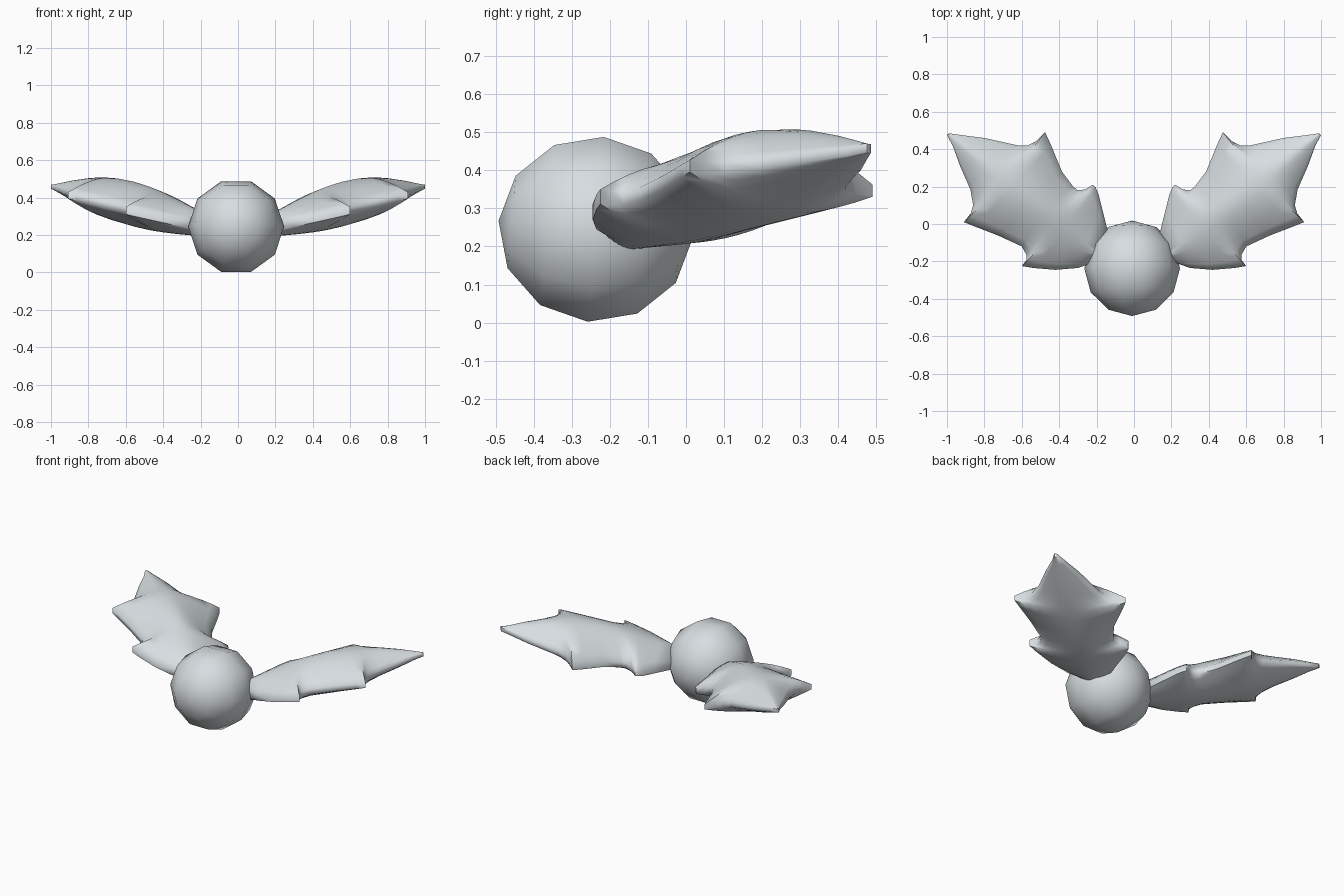
import bpy, bmesh, math
from mathutils import Matrix, Vector

if "Cube" in bpy.data.objects:
    bpy.data.objects.remove(bpy.data.objects["Cube"])

# One pale grey material
grey = bpy.data.materials.new("pale_grey")
grey.use_nodes = True
colour = (0.68, 0.73, 0.75, 1)
grey.diffuse_color = colour
grey.node_tree.nodes["Principled BSDF"].inputs["Base Color"].default_value = colour


def finish(name, bm, angle):
    bmesh.ops.recalc_face_normals(bm, faces=bm.faces)
    mesh = bpy.data.meshes.new(name)
    bm.to_mesh(mesh)
    bm.free()
    mesh.materials.append(grey)
    obj = bpy.data.objects.new(name, mesh)
    bpy.context.collection.objects.link(obj)
    bpy.ops.object.select_all(action='DESELECT')
    obj.select_set(True)
    bpy.context.view_layer.objects.active = obj
    bpy.ops.object.shade_smooth_by_angle(angle=math.radians(angle))
    return obj


# Berry: coarse sphere with its poles facing front and back, flat side up
bm = bmesh.new()
tilt = Matrix.Rotation(math.radians(85), 4, 'X') @ Matrix.Rotation(math.radians(18), 4, 'Z')
bmesh.ops.create_uvsphere(bm, u_segments=10, v_segments=6, radius=0.256,
                          matrix=Matrix.Translation((-0.01, -0.237, 0.245)) @ tilt)
finish("berry", bm, 80)

# Leaf stations: position along the midrib, back edge point, front edge point
STATIONS = [
    (0.00, (0.13, -0.08), (0.20, -0.20)),
    (0.10, (0.17, 0.08), (0.30, -0.235)),
    (0.17, (0.19, 0.16), (0.42, -0.245)),
    (0.22, (0.205, 0.195), (0.54, -0.235)),
    (0.26, (0.22, 0.21), (0.60, -0.225)),
    (0.30, (0.26, 0.185), (0.575, -0.195)),
    (0.34, (0.30, 0.18), (0.575, -0.165)),
    (0.38, (0.325, 0.20), (0.60, -0.12)),
    (0.47, (0.385, 0.28), (0.73, -0.06)),
    (0.57, (0.445, 0.425), (0.86, -0.01)),
    (0.62, (0.475, 0.49), (0.91, 0.01)),
    (0.67, (0.52, 0.445), (0.875, 0.05)),
    (0.72, (0.57, 0.42), (0.86, 0.10)),
    (0.77, (0.62, 0.42), (0.875, 0.185)),
    (0.88, (0.80, 0.46), (0.93, 0.31)),
    (0.96, (0.92, 0.475), (0.97, 0.42)),
    (1.00, (0.99, 0.485), (1.00, 0.475)),
]
BASE, TIP = Vector((0.17, -0.17)), Vector((0.99, 0.48))
STEPS = 6


def leaf_ring(t, back, front):
    """Closed cross-section: over the top to the front, under to the back."""
    rib = BASE.lerp(TIP, t)
    swell = math.sin(math.pi * (0.12 + 0.88 * t ** 1.15))
    rim = 0.022 - 0.01 * t
    ring = []
    for sign, order in ((1, range(-STEPS, STEPS + 1)), (-1, range(STEPS, -STEPS - 1, -1))):
        height = 0.125 * swell if sign > 0 else 0.08 * swell
        for i in order:
            s = abs(i) / STEPS
            p = rib.lerp(Vector(back if i < 0 else front), s)
            z = 0.215 + 0.215 * p.x + 0.06 * p.y
            ring.append((p.x, p.y, z + sign * (rim + height * (1 - s ** 1.65))))
    return ring


def make_leaf(name, side):
    bm = bmesh.new()
    rings = [[bm.verts.new((side * x, y, z)) for x, y, z in leaf_ring(*st)]
             for st in STATIONS]
    for a, b in zip(rings, rings[1:]):
        for i in range(len(a)):
            j = (i + 1) % len(a)
            bm.faces.new((a[i], a[j], b[j], b[i]))
    bm.faces.new(rings[0])
    bm.faces.new(rings[-1])
    return finish(name, bm, 65)


make_leaf("left_leaf", 1)
make_leaf("right_leaf", -1)
